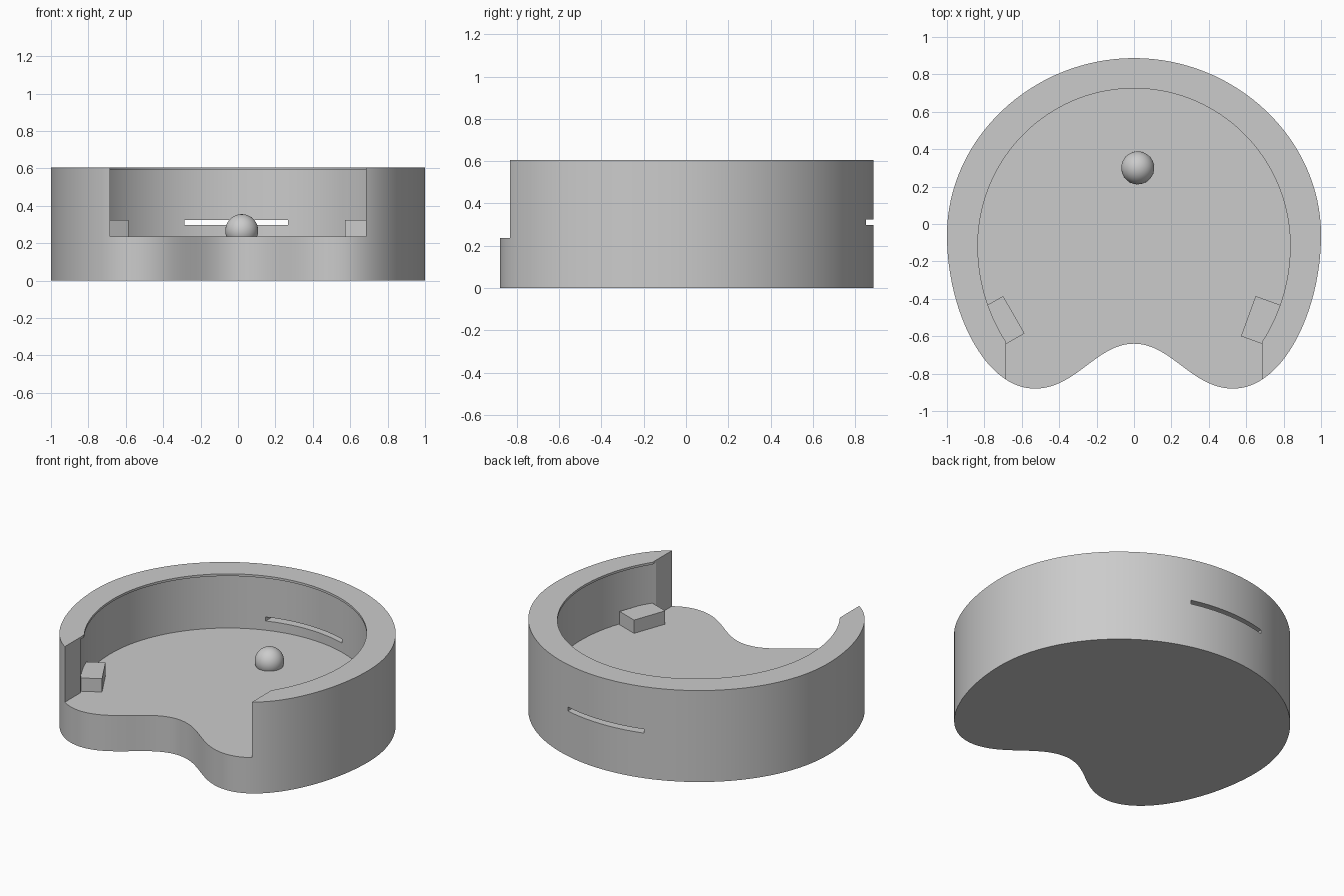
import bpy, bmesh, math
from mathutils import Vector
from mathutils.geometry import interpolate_bezier

cube = bpy.data.objects.get("Cube")
if cube:
    bpy.data.objects.remove(cube, do_unlink=True)

grey = bpy.data.materials.new("plain_grey")
grey.use_nodes = True
grey.diffuse_color = (0.6, 0.6, 0.6, 1)
grey.node_tree.nodes["Principled BSDF"].inputs["Base Color"].default_value = (0.6, 0.6, 0.6, 1)

FLOOR, TOP, GAP = 0.237, 0.605, 0.685


def prism(name, outline, z0, z1):
    """Extrude a flat outline between two heights."""
    bm = bmesh.new()
    face = bm.faces.new([bm.verts.new((p[0], p[1], z0)) for p in outline])
    ext = bmesh.ops.extrude_face_region(bm, geom=[face])
    tops = [g for g in ext["geom"] if isinstance(g, bmesh.types.BMVert)]
    bmesh.ops.translate(bm, verts=tops, vec=(0, 0, z1 - z0))
    bmesh.ops.recalc_face_normals(bm, faces=bm.faces[:])
    mesh = bpy.data.meshes.new(name)
    bm.to_mesh(mesh)
    bm.free()
    mesh.materials.append(grey)
    obj = bpy.data.objects.new(name, mesh)
    bpy.context.collection.objects.link(obj)
    return obj


def smooth(obj):
    bpy.ops.object.select_all(action="DESELECT")
    obj.select_set(True)
    bpy.context.view_layer.objects.active = obj
    bpy.ops.object.shade_smooth_by_angle(angle=math.radians(30))


def body_outline():
    """Rounded body with two front lobes, mirrored about x = 0."""
    # knot, handle out, handle in, next knot
    spans = [((0, .887), (.54, .887), (1, .46), (1, -.06)),
             ((1, -.06), (1, -.46), (.80, -.88), (.53, -.88)),
             ((.53, -.88), (.31, -.88), (.20, -.64), (0, -.64))]
    half = []
    for span in spans:
        pts = interpolate_bezier(*[Vector((x, y, 0)) for x, y in span], 33)
        half += pts[:-1]
    half.append(Vector((0, -.64, 0)))
    return half + [Vector((-p.x, p.y, 0)) for p in half[-2:0:-1]]


def recess_outline(grow):
    """Round recess that runs out through the straight front opening."""
    rx, back, front = .835 + grow, .84 + grow, .90 + grow
    start = -math.acos(GAP / rx)
    pts = []
    for i in range(97):
        a = start + (math.pi - 2 * start) * i / 96
        ry = back if math.sin(a) > 0 else front
        pts.append((rx * math.cos(a), -.115 + ry * math.sin(a)))
    return pts + [(-GAP, -1.2), (GAP, -1.2)]


# Body: solid with recess, thin overhanging lip and rear slot cut out
body = prism("body", body_outline(), 0, TOP)
cutters = [
    prism("recess_cutter", recess_outline(.02), FLOOR, TOP - .015),
    prism("lip_cutter", recess_outline(0), FLOOR + .1, TOP + .1),
    prism("slot_cutter", [(-.285, .5), (.268, .5), (.268, 1.1), (-.285, 1.1)], .298, .324),
]
for cutter in cutters:
    cutter.hide_render = True
    mod = body.modifiers.new(cutter.name, "BOOLEAN")
    mod.operation = "DIFFERENCE"
    mod.solver = "EXACT"
    mod.object = cutter
bpy.context.view_layer.update()
deps = bpy.context.evaluated_depsgraph_get()
cut_mesh = bpy.data.meshes.new_from_object(body.evaluated_get(deps))
body.modifiers.clear()
body.data = cut_mesh
for cutter in cutters:
    bpy.data.objects.remove(cutter, do_unlink=True)
smooth(body)


# Stop blocks: each grows from its inner edge into the wall
def stop_block(name, rear, front, depth=.15):
    rear, front = Vector(rear), Vector(front)
    run = (front - rear).normalized()
    out = Vector((-run.y, run.x))
    if out.x * rear.x < 0:
        out = -out
    out *= depth
    prism(name, [rear, front, front + out, rear + out], FLOOR - .01, .325)


stop_block("left_stop_block", (.65, -.385), (.572, -.60))
stop_block("right_stop_block", (-.70, -.385), (-.585, -.585))

# Ball resting in the floor
bpy.ops.mesh.primitive_uv_sphere_add(segments=48, ring_count=24, radius=.088,
                                     location=(.02, .30, .267))
ball = bpy.context.object
ball.name = "ball"
ball.data.materials.append(grey)
smooth(ball)
